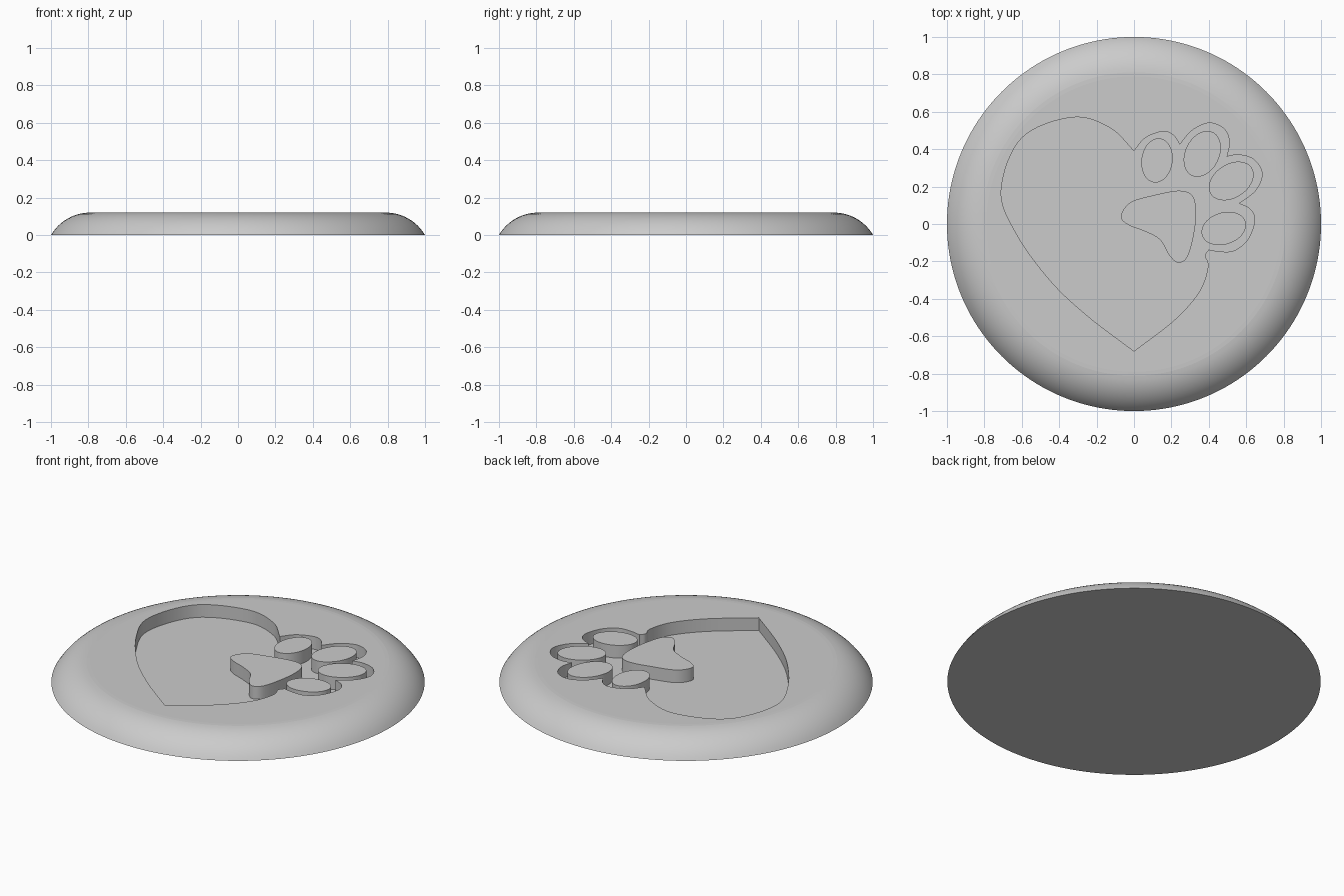
import bpy, bmesh, math
from mathutils import Vector

HEIGHT = 0.12      # full thickness of the disc
FLOOR = 0.045      # level of the recess floor
FLAT_RADIUS = 0.79 # where the rounded rim meets the flat top

default_cube = bpy.data.objects.get("Cube")
if default_cube:
    bpy.data.objects.remove(default_cube, do_unlink=True)

grey = bpy.data.materials.new("plain grey")
grey.use_nodes = True
grey.diffuse_color = (0.6, 0.6, 0.6, 1)
grey.node_tree.nodes["Principled BSDF"].inputs["Base Color"].default_value = grey.diffuse_color


def finish_mesh(name, bm):
    """Turn a bmesh into a named object with the grey material."""
    bmesh.ops.recalc_face_normals(bm, faces=bm.faces)
    mesh = bpy.data.meshes.new(name)
    bm.to_mesh(mesh)
    bm.free()
    mesh.materials.append(grey)
    obj = bpy.data.objects.new(name, mesh)
    bpy.context.collection.objects.link(obj)
    return obj


def spline(points, closed=False, steps=8):
    """Smooth path through the points; an open path omits its last point."""
    pts = [Vector(p) for p in points]
    count = len(pts)
    if closed:
        padded = [pts[-1]] + pts + pts[:2]
    else:
        padded = [2 * pts[0] - pts[1]] + pts + [2 * pts[-1] - pts[-2]]
    path = []
    for i in range(count if closed else count - 1):
        a, b, c, d = padded[i:i + 4]
        for s in range(steps):
            t = s / steps
            path.append(b + (c - a) * t / 2
                        + (a - 2.5 * b + 2 * c - d / 2) * t ** 2
                        + (3 * b - a - 3 * c + d) * t ** 3 / 2)
    return path


def prism(name, outline, bottom, top):
    """Extrude a flat outline between two heights."""
    bm = bmesh.new()
    face = bm.faces.new([bm.verts.new((p[0], p[1], bottom)) for p in outline])
    extruded = bmesh.ops.extrude_face_region(bm, geom=[face])
    moved = [v for v in extruded["geom"] if isinstance(v, bmesh.types.BMVert)]
    bmesh.ops.translate(bm, verts=moved, vec=(0, 0, top - bottom))
    return finish_mesh(name, bm)


def smooth_sides(obj):
    """Smooth the curved walls while flat horizontal faces stay flat."""
    bpy.ops.object.select_all(action='DESELECT')
    obj.select_set(True)
    bpy.context.view_layer.objects.active = obj
    bpy.ops.object.shade_smooth_by_angle(angle=math.radians(32))
    for poly in obj.data.polygons:
        if abs(poly.normal.z) > 0.999:
            poly.use_smooth = False


def domed_disc(name, sides=160, rim_steps=12):
    """Round disc whose rim is an arc tangent to the flat top."""
    run = 1 - FLAT_RADIUS
    radius = (run ** 2 + HEIGHT ** 2) / (2 * HEIGHT)
    sweep = math.asin(run / radius)
    bm = bmesh.new()
    rings = []
    for k in range(rim_steps + 1):
        a = sweep * (1 - k / rim_steps)
        r = FLAT_RADIUS + radius * math.sin(a)
        z = HEIGHT - radius * (1 - math.cos(a))
        rings.append([bm.verts.new((r * math.cos(math.tau * i / sides),
                                    r * math.sin(math.tau * i / sides), z))
                      for i in range(sides)])
    for low, high in zip(rings, rings[1:]):
        for i in range(sides):
            j = (i + 1) % sides
            bm.faces.new((low[i], low[j], high[j], high[i]))
    bm.faces.new(rings[0])
    bm.faces.new(rings[-1])
    return finish_mesh(name, bm)


# Recess outline: each section is smooth and meets the next at a corner
heart_left = [(0, -.68), (-.25, -.49), (-.45, -.3), (-.63, -.05), (-.71, .18),
              (-.6, .46), (-.33, .57), (-.13, .515), (0, .39)]
toe_bumps = [
    [(0, .39), (.06, .46), (.155, .495), (.21, .475), (.245, .425)],
    [(.245, .425), (.31, .5), (.4, .54), (.48, .51), (.51, .44), (.495, .36)],
    [(.495, .36), (.56, .37), (.64, .345), (.685, .27), (.65, .18), (.56, .11)],
    [(.56, .11), (.62, .08), (.645, .02), (.61, -.08), (.54, -.14), (.47, -.148),
     (.4, -.137)],
]
heart_right = [(.4, -.137), (.38, -.17), (.395, -.23), (.35, -.36), (.22, -.51),
               (0, -.68)]
outline = []
for section in [heart_left, *toe_bumps, heart_right]:
    outline += spline(section)

# Disc with the heart and paw recess cut into its top
disc = domed_disc("disc")
cutter = prism("recess_cutter", outline, FLOOR, HEIGHT + 0.1)
cutter.hide_render = True
cut = disc.modifiers.new("recess", 'BOOLEAN')
cut.operation = 'DIFFERENCE'
cut.solver = 'EXACT'
cut.object = cutter
bpy.context.view_layer.objects.active = disc
bpy.ops.object.modifier_apply(modifier=cut.name)
bpy.data.objects.remove(cutter, do_unlink=True)
smooth_sides(disc)

# Large paw pad standing in the recess
pad = [(-.07, .04), (-.02, .115), (.11, .155), (.245, .178), (.315, .147),
       (.332, .05), (.315, -.08), (.283, -.18), (.235, -.207), (.187, -.165),
       (.14, -.085), (.06, -.04), (-.03, -.005)]
smooth_sides(prism("paw_pad", spline(pad, closed=True), FLOOR - 0.01, HEIGHT))


def toe_pad(name, x, y, length, width, tilt):
    """Oval pad with its long axis turned by tilt degrees."""
    c, s = math.cos(math.radians(tilt)), math.sin(math.radians(tilt))
    oval = []
    for i in range(48):
        a = math.tau * i / 48
        u, v = length * math.cos(a), width * math.sin(a)
        oval.append((x + u * c - v * s, y + u * s + v * c))
    smooth_sides(prism(name, oval, FLOOR - 0.01, HEIGHT))


# Four toe pads around the large pad
toe_pad("toe_pad_inner", .123, .34, .119, .083, 82)
toe_pad("toe_pad_upper", .365, .375, .129, .091, 64)
toe_pad("toe_pad_outer", .52, .23, .13, .09, 33)
toe_pad("toe_pad_lower", .48, -.024, .122, .085, 18)
